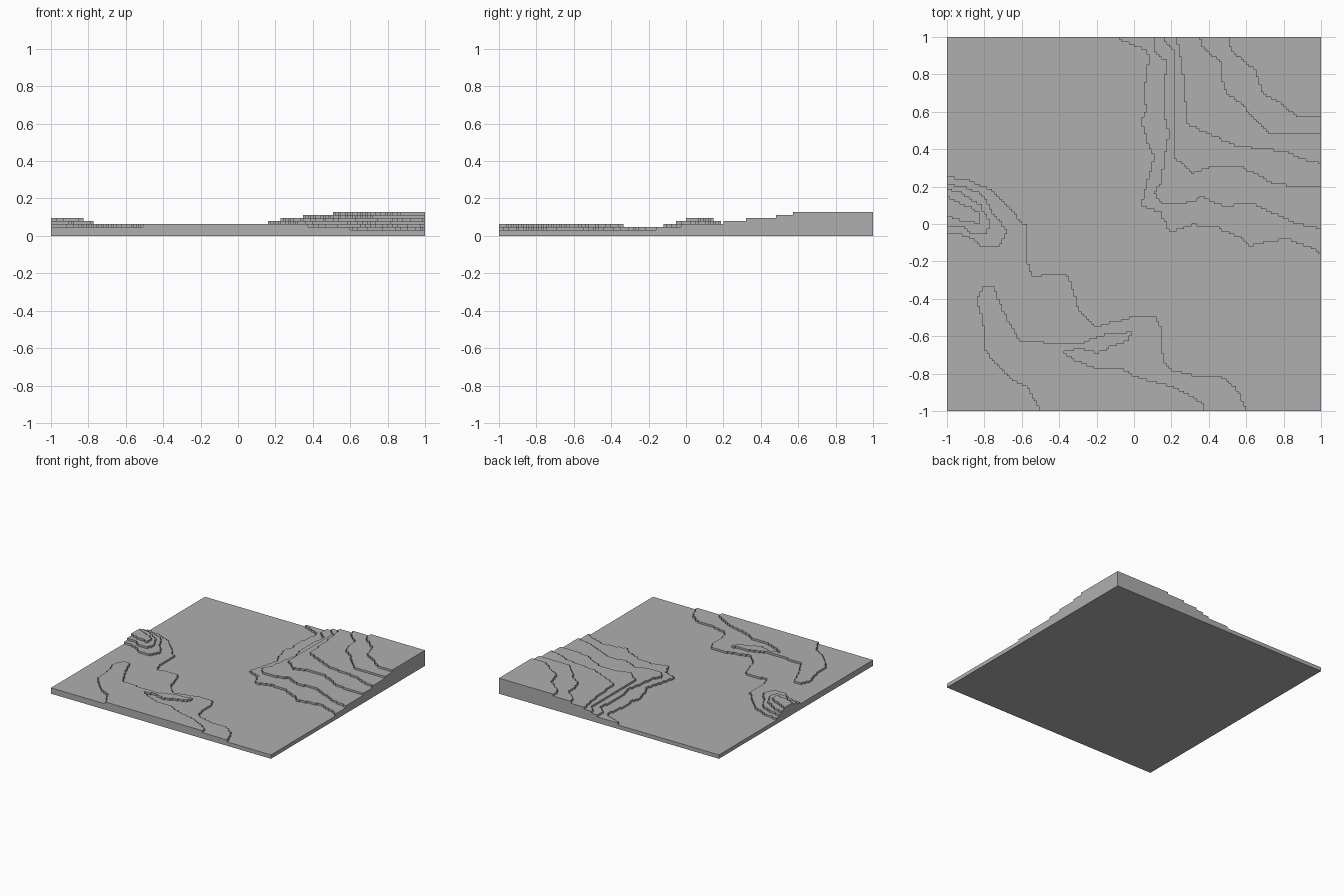
import bpy
import bmesh
import random
from mathutils import Vector

random.seed(4)
CELLS = 150          # terrain grid cells per side
STEP = 0.016         # height of one terrace
ROUGHNESS = 0.007    # small wander of the contour lines

default_cube = bpy.data.objects.get("Cube")
if default_cube:
    bpy.data.objects.remove(default_cube, do_unlink=True)

stone = bpy.data.materials.new("stone_grey")
stone.use_nodes = True
grey = (0.43, 0.43, 0.43, 1)
stone.diffuse_color = grey
stone.node_tree.nodes["Principled BSDF"].inputs["Base Color"].default_value = grey

# Corners of the square that close an open contour
SOUTH_WEST = Vector((-1, -1))
NORTH_EAST = Vector((1, 1))


def roughen(contour):
    """Split each contour segment and push the middle sideways a little."""
    points = [contour[0]]
    for start, end in zip(contour, contour[1:]):
        along = end - start
        if along.length > 0.06:
            sideways = Vector((-along.y, along.x)).normalized()
            offset = random.uniform(-ROUGHNESS, ROUGHNESS)
            points.append((start + end) / 2 + sideways * offset)
        points.append(end)
    return points


def to_cell(point):
    """Nearest grid corner of a point."""
    return tuple(round((min(max(v, -1), 1) + 1) * CELLS / 2) for v in point)


def staircase(points):
    """Turn a closed outline into right-angled steps on the terrain grid."""
    path = []

    def add(cell):
        if path and path[-1] == cell:
            return
        if len(path) > 1 and path[-2] == cell:
            path.pop()
            return
        path.append(cell)

    for start, end in zip(points, points[1:] + points[:1]):
        first, last = to_cell(start), to_cell(end)
        count = max(abs(last[0] - first[0]), abs(last[1] - first[1]), 1)
        for i in range(count + 1):
            cell = tuple(round(a + (b - a) * i / count) for a, b in zip(first, last))
            if path and path[-1][0] != cell[0] and path[-1][1] != cell[1]:
                add((cell[0], path[-1][1]))
            add(cell)
    if path[0] == path[-1]:
        path.pop()

    # Keep only the corners, so that straight runs are single edges
    corners = []
    for i, here in enumerate(path):
        before, after = path[i - 1], path[(i + 1) % len(path)]
        straight = any(before[k] == here[k] == after[k] for k in (0, 1))
        if not straight:
            corners.append(here)
    return corners


def slab(name, outline, bottom, top):
    """Extrude an outline upward into a flat terrace."""
    bm = bmesh.new()
    verts = [bm.verts.new((x, y, bottom)) for x, y in outline]
    face = bm.faces.new(verts)
    raised = bmesh.ops.extrude_face_region(bm, geom=[face])["geom"]
    for item in raised:
        if isinstance(item, bmesh.types.BMVert):
            item.co.z = top
    bmesh.ops.recalc_face_normals(bm, faces=bm.faces)
    mesh = bpy.data.meshes.new(name)
    bm.to_mesh(mesh)
    bm.free()
    mesh.materials.append(stone)
    bpy.context.collection.objects.link(bpy.data.objects.new(name, mesh))


def terrace(name, level, contour, corner=None):
    """One terrace whose top lies at the given level."""
    points = roughen([Vector(p) for p in contour])
    if corner:
        points.append(corner)
    outline = [(2 * x / CELLS - 1, 2 * y / CELLS - 1) for x, y in staircase(points)]
    slab(name, outline, (level - 1) * STEP, level * STEP)


# Ground plate under everything
slab("ground_plate", [(-1, -1), (1, -1), (1, 1), (-1, 1)], 0, 2 * STEP)

# South-west lowland, ridge and the small hill on the west edge
terrace("lowland_terrace", 3, [
    (-1, .25), (-.89, .24), (-.77, .18), (-.64, .05), (-.57, -.02), (-.57, -.2),
    (-.54, -.28), (-.36, -.27), (-.29, -.47), (-.21, -.54), (0, -.49), (.1, -.49),
    (.14, -.56), (.16, -.75), (.22, -.79), (.45, -.82), (.54, -.88), (.6, -1)], SOUTH_WEST)
terrace("ridge_terrace", 4, [
    (-.49, -1), (-.58, -.87), (-.69, -.79), (-.8, -.67), (-.81, -.5), (-.84, -.4),
    (-.81, -.33), (-.75, -.35), (-.72, -.43), (-.61, -.62), (-.45, -.64), (-.29, -.64),
    (-.15, -.59), (-.02, -.57), (-.03, -.62), (-.19, -.7), (-.28, -.67), (-.4, -.67),
    (-.36, -.71), (-.2, -.78), (-.07, -.77), (.03, -.83), (.25, -.9), (.38, -.97), (.38, -1)])
terrace("hill_lower_terrace", 4, [
    (-1, .22), (-.85, .17), (-.8, .13), (-.76, .06), (-.68, -.04),
    (-.72, -.12), (-.81, -.12), (-.88, -.07), (-1, -.05)])
terrace("hill_middle_terrace", 5, [
    (-1, .19), (-.9, .15), (-.83, .1), (-.77, .02), (-.79, -.05),
    (-.86, -.06), (-.91, -.02), (-1, -.02)])
terrace("hill_top_terrace", 6, [
    (-1, .14), (-.92, .11), (-.83, .05), (-.83, 0), (-.9, .02), (-1, .04)])

# North-east highland, climbing to the corner
terrace("highland_foot_terrace", 3, [
    (-.1, 1), (.05, .94), (.08, .9), (.05, .71), (.07, .61), (.04, .54), (.1, .34),
    (.04, .09), (.13, .07), (.19, -.04), (.3, 0), (.43, -.02), (.52, -.05),
    (.61, -.12), (.81, -.08), (.94, -.12), (1, -.17)], NORTH_EAST)
terrace("highland_low_terrace", 4, [
    (.1, 1), (.11, .92), (.17, .87), (.16, .58), (.18, .48), (.14, .21), (.1, .16),
    (.14, .11), (.25, .1), (.36, .14), (.49, .09), (.62, .11), (.86, 0), (1, -.03)], NORTH_EAST)
terrace("highland_middle_terrace", 5, [
    (.14, 1), (.21, .92), (.22, .34), (.3, .27), (.43, .31), (.56, .31),
    (.68, .26), (.75, .21), (1, .2)], NORTH_EAST)
terrace("highland_high_terrace", 6, [
    (.23, 1), (.28, .53), (.43, .47), (.54, .41), (.81, .39), (.89, .34), (1, .32)], NORTH_EAST)
terrace("highland_upper_terrace", 7, [
    (.35, 1), (.37, .93), (.46, .87), (.49, .69), (.57, .64), (.72, .48), (1, .48)], NORTH_EAST)
terrace("highland_top_terrace", 8, [
    (.51, 1), (.52, .92), (.65, .81), (.7, .7), (.86, .58), (1, .57)], NORTH_EAST)
